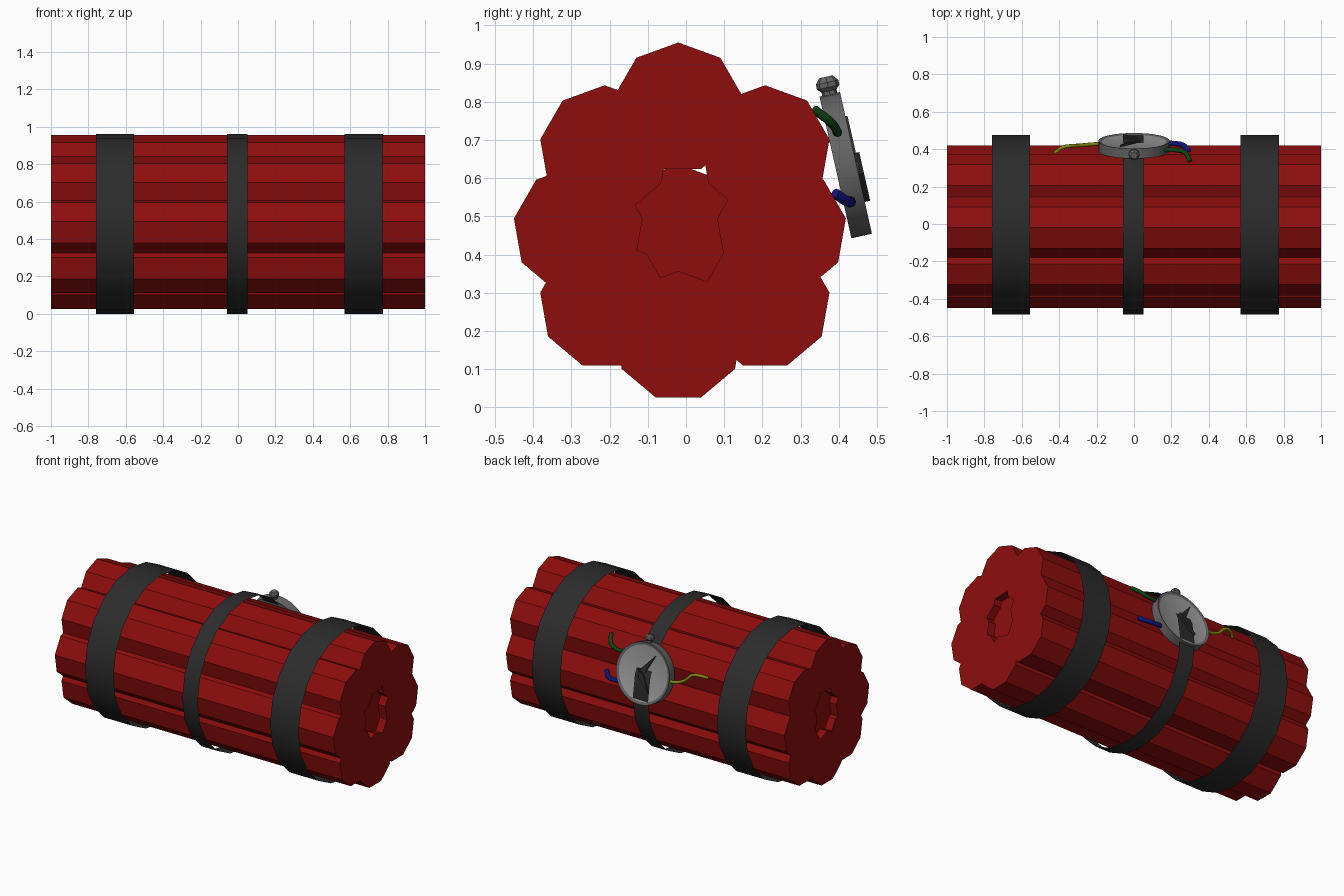
import bpy, bmesh, math
from mathutils import Matrix, Vector

if "Cube" in bpy.data.objects:
    bpy.data.objects.remove(bpy.data.objects["Cube"])


def material(name, rgb):
    m = bpy.data.materials.new(name)
    m.diffuse_color = (*rgb, 1)
    m.use_nodes = True
    m.node_tree.nodes["Principled BSDF"].inputs["Base Color"].default_value = m.diffuse_color
    return m


RED = material("red", (0.27, 0.004, 0.004))
BLACK = material("black", (0.025, 0.025, 0.025))
STEEL = material("steel", (0.13, 0.13, 0.13))
DIAL = material("dial", (0.32, 0.32, 0.32))
YELLOW = material("yellow", (0.25, 0.25, 0.004))
GREEN = material("green", (0.005, 0.06, 0.008))
BLUE = material("blue", (0.006, 0.006, 0.2))


def add_mesh(name, bm, mats, matrix=None, smooth=False):
    bmesh.ops.recalc_face_normals(bm, faces=bm.faces)
    me = bpy.data.meshes.new(name)
    bm.to_mesh(me)
    bm.free()
    ob = bpy.data.objects.new(name, me)
    bpy.context.collection.objects.link(ob)
    for m in mats:
        me.materials.append(m)
    if matrix:
        ob.matrix_world = matrix
    if smooth:
        bpy.context.view_layer.objects.active = ob
        ob.select_set(True)
        bpy.ops.object.shade_smooth_by_angle(angle=math.radians(30))
        ob.select_set(False)
    return ob


def x_prism(name, x0, x1, y, z, r, sides, mat, caps=True, smooth=False):
    """Prism along x with one vertex pointing straight up."""
    bm = bmesh.new()
    rings = []
    for x in (x0, x1):
        ring = []
        for i in range(sides):
            a = math.pi / 2 + 2 * math.pi * i / sides
            ring.append(bm.verts.new((x, y + r * math.cos(a), z + r * math.sin(a))))
        rings.append(ring)
    for i in range(sides):
        j = (i + 1) % sides
        # wound so that open tubes also face outward
        bm.faces.new((rings[0][i], rings[0][j], rings[1][j], rings[1][i]))
    if caps:
        bm.faces.new(rings[0])
        bm.faces.new(rings[1])
    return add_mesh(name, bm, [mat], smooth=smooth)


# Ring of nine-sided sticks, with a slightly recessed one in the middle
ring = [(-0.02, 0.784), (-0.02, 0.186)]
for dy, z in ((0.21, 0.672), (0.266, 0.465), (0.21, 0.271)):
    ring += [(-0.003 - dy, z), (-0.003 + dy, z)]
ring[4] = (-0.282, 0.465)
ring[5] = (0.25, 0.465)
for i, (y, z) in enumerate(ring):
    x_prism(f"stick_{i + 1}", -1, 1, y, z, 0.171, 9, RED)
x_prism("centre_stick", -0.95, 0.95, -0.02, 0.465, 0.171, 9, RED)

# Thin open straps
for name, x0, x1 in (("left_strap", -0.76, -0.555),
                     ("middle_strap", -0.06, 0.05),
                     ("right_strap", 0.57, 0.775)):
    x_prism(name, x0, x1, -0.005, 0.48, 0.48, 20, BLACK, caps=False, smooth=True)

# Clock frame: local x sideways, y up the dial, z out of the dial
n = Vector((0, 0.976, 0.22)).normalized()
u = Vector((0, -n.z, n.y))
s = u.cross(n)
CLOCK = Matrix.Translation((0, 0.418, 0.634)) @ Matrix((s, u, n)).transposed().to_4x4()

# Clock case with a shallow inset dial
bm = bmesh.new()
bmesh.ops.create_cone(bm, cap_ends=True, segments=32, radius1=0.19, radius2=0.19, depth=0.055)
dial = max(bm.faces, key=lambda f: f.calc_center_median().z)
bmesh.ops.inset_region(bm, faces=[dial], thickness=0.017, depth=0)
bmesh.ops.translate(bm, verts=dial.verts, vec=(0, 0, -0.006))
dial.material_index = 1
add_mesh("clock_case", bm, [STEEL, DIAL], CLOCK, smooth=True)


# Pointed clock hands
def hand(name, tip, base, width, z0, z1):
    bm = bmesh.new()
    base, tip = Vector(base), Vector(tip)
    d = (tip - base).normalized()
    side = Vector((-d.y, d.x)) * width
    pts = [base - d * 0.025, base + d * 0.03 - side, tip, base + d * 0.03 + side]
    f = bm.faces.new([bm.verts.new((p.x, p.y, z0)) for p in pts])
    ext = bmesh.ops.extrude_face_region(bm, geom=[f])["geom"]
    bmesh.ops.translate(bm, vec=(0, 0, z1 - z0),
                        verts=[v for v in ext if isinstance(v, bmesh.types.BMVert)])
    add_mesh(name, bm, [BLACK], CLOCK)


hand("long_hand", (0.075, 0.125), (-0.015, -0.005), 0.018, 0.02, 0.033)
hand("short_hand", (0.06, -0.105), (-0.015, 0.005), 0.018, 0.022, 0.042)

# Lathed winding crown on top of the clock
bm = bmesh.new()
prev = None
for r, h in ((0.02, 0.18), (0.02, 0.199), (0.03, 0.209), (0.03, 0.222), (0.018, 0.237)):
    loop = [bm.verts.new((r * math.cos(k * math.pi / 4), h, r * math.sin(k * math.pi / 4)))
            for k in range(8)]
    if prev:
        for k in range(8):
            bm.faces.new((prev[k], prev[(k + 1) % 8], loop[(k + 1) % 8], loop[k]))
    else:
        bm.faces.new(loop)
    prev = loop
bm.faces.new(prev)
add_mesh("winding_crown", bm, [STEEL], CLOCK)


# Wires running from the clock into the bundle
def wire(name, pts, r, mat):
    cu = bpy.data.curves.new(name, "CURVE")
    cu.dimensions = "3D"
    cu.bevel_depth = r
    cu.bevel_resolution = 2
    cu.resolution_u = 4
    cu.use_fill_caps = True
    sp = cu.splines.new("BEZIER")
    sp.bezier_points.add(len(pts) - 1)
    for b, p in zip(sp.bezier_points, pts):
        b.co = p
        b.handle_left_type = b.handle_right_type = "AUTO"
    cu.materials.append(mat)
    bpy.context.collection.objects.link(bpy.data.objects.new(name, cu))


wire("yellow_wire", [(-0.17, 0.43, 0.63), (-0.24, 0.425, 0.64), (-0.29, 0.42, 0.665),
                     (-0.34, 0.417, 0.71), (-0.38, 0.41, 0.715), (-0.425, 0.38, 0.70)], 0.01, YELLOW)
wire("green_wire", [(0.15, 0.395, 0.72), (0.23, 0.395, 0.723), (0.275, 0.38, 0.745),
                    (0.30, 0.335, 0.78)], 0.012, GREEN)
wire("blue_wire", [(0.15, 0.43, 0.54), (0.22, 0.43, 0.537), (0.265, 0.42, 0.54),
                   (0.295, 0.39, 0.56)], 0.014, BLUE)
